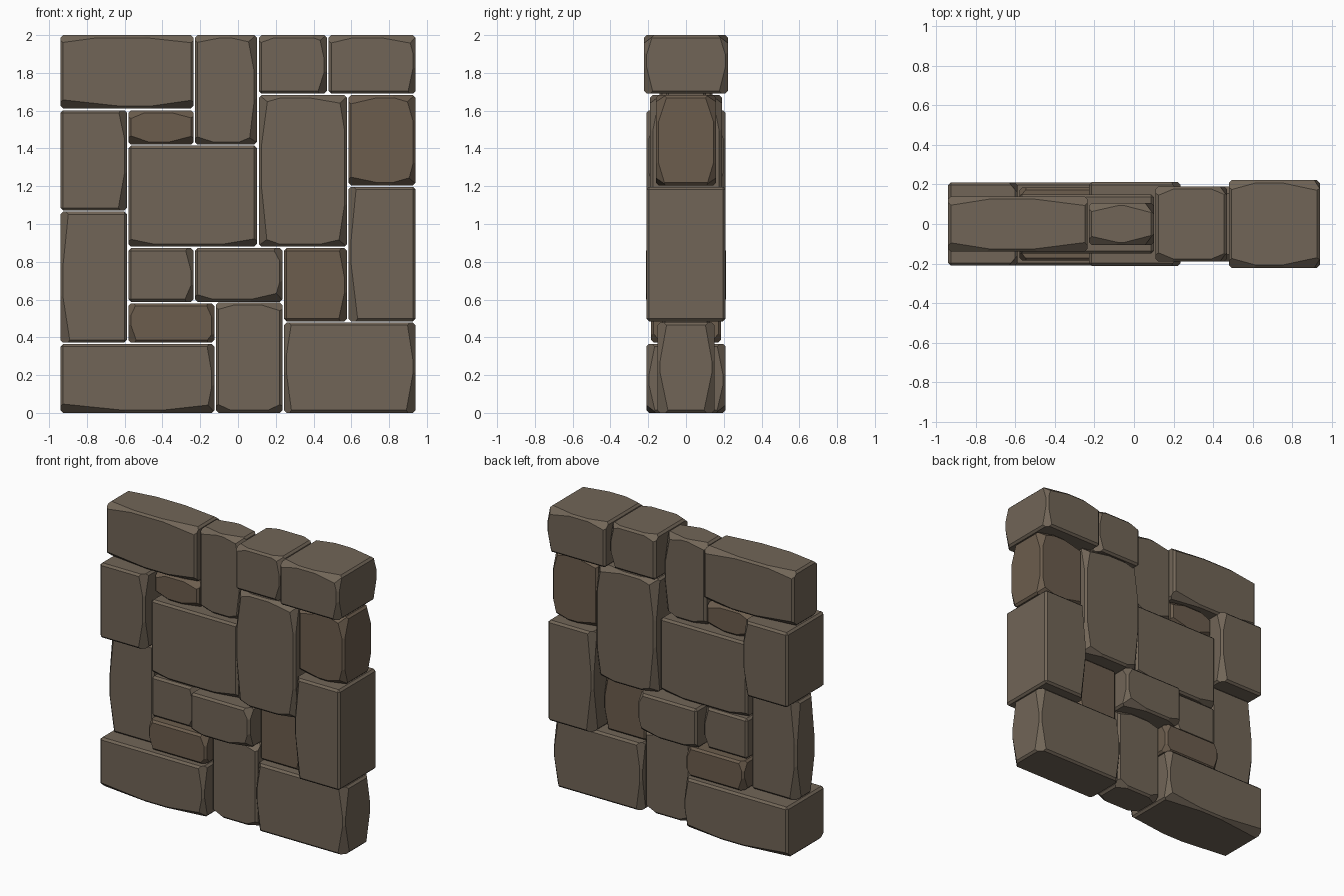
import bpy, bmesh, random
from mathutils import Vector

if "Cube" in bpy.data.objects:
    bpy.data.objects.remove(bpy.data.objects["Cube"])

random.seed(7)


def make_material(name, color):
    m = bpy.data.materials.new(name)
    m.diffuse_color = color
    m.use_nodes = True
    m.node_tree.nodes["Principled BSDF"].inputs["Base Color"].default_value = m.diffuse_color
    return m


GREY = make_material("grey_brown_stone", (0.165, 0.13, 0.095, 1))
BROWN = make_material("warm_brown_stone", (0.15, 0.11, 0.075, 1))
BEVEL = 0.014

# name: x0, x1, z0, z1, half depth, chipped sides, material
STONES = [
    ("top_left", -0.94, -0.235, 1.612, 2.0, 0.14, "TB", GREY),
    ("top_middle", -0.228, 0.10, 1.42, 2.0, 0.107, "TRB", GREY),
    ("top_right", 0.11, 0.47, 1.69, 2.0, 0.19, "TR", GREY),
    ("top_corner", 0.48, 0.94, 1.69, 2.0, 0.222, "TR", GREY),
    ("upper_left", -0.94, -0.588, 1.072, 1.602, 0.21, "R", GREY),
    ("upper_left_filler", -0.58, -0.235, 1.42, 1.602, 0.11, "TB", BROWN),
    ("centre", -0.58, 0.10, 0.88, 1.415, 0.15, "B", GREY),
    ("centre_right", 0.11, 0.577, 0.88, 1.682, 0.19, "LTRB", GREY),
    ("upper_right", 0.585, 0.94, 1.205, 1.682, 0.16, "TRB", BROWN),
    ("lower_right", 0.585, 0.94, 0.485, 1.197, 0.21, "L", GREY),
    ("lower_left", -0.94, -0.588, 0.372, 1.065, 0.11, "L", GREY),
    ("middle_left_filler", -0.58, -0.235, 0.588, 0.872, 0.145, "R", GREY),
    ("middle_filler", -0.228, 0.235, 0.588, 0.872, 0.212, "RB", GREY),
    ("middle_right_filler", 0.243, 0.577, 0.485, 0.872, 0.105, "R", BROWN),
    ("lower_left_filler", -0.58, -0.125, 0.372, 0.58, 0.185, "LR", BROWN),
    ("bottom_middle", -0.117, 0.235, 0.0, 0.585, 0.125, "TB", GREY),
    ("bottom_left", -0.94, -0.125, 0.0, 0.365, 0.21, "BR", GREY),
    ("bottom_right", 0.243, 0.94, 0.0, 0.478, 0.152, "LR", GREY),
]
SIDES = {"T": Vector((0, 0, 1)), "B": Vector((0, 0, -1)),
         "L": Vector((-1, 0, 0)), "R": Vector((1, 0, 0))}


def slice_off(bm, point, normal):
    cut = bmesh.ops.bisect_plane(
        bm, geom=bm.verts[:] + bm.edges[:] + bm.faces[:], dist=1e-5,
        plane_co=point, plane_no=normal, clear_outer=True)
    edges = [e for e in cut["geom_cut"]
             if isinstance(e, bmesh.types.BMEdge) and e.is_boundary]
    if len(edges) > 2:
        bmesh.ops.edgeloop_fill(bm, edges=edges)


def chip_edge(bm, half, side):
    # two tapered slices along a front edge, repeated on the back
    along = Vector((1, 0, 0)) if side.z else Vector((0, 0, 1))
    reach = half.x if side.z else half.z
    for sign in (1, -1):
        start = sign * reach * random.uniform(0.1, 0.6)
        slope = sign * random.uniform(0.02, 0.03) / (reach - abs(start))
        for y in (-1, 1):
            face = Vector((0, y, 0))
            normal = (side * 0.75 + face * 0.65 + along * slope).normalized()
            corner = Vector((side.x * half.x, y * half.y, side.z * half.z))
            point = corner + along * start - side * 0.007 - face * 0.007
            slice_off(bm, point, normal)


def stone(name, x0, x1, z0, z1, depth, chips, mat):
    half = Vector(((x1 - x0) / 2, depth, (z1 - z0) / 2))
    bm = bmesh.new()
    bmesh.ops.create_cube(bm, size=2)
    bmesh.ops.scale(bm, vec=half, verts=bm.verts)
    bmesh.ops.bevel(bm, geom=bm.edges[:], offset=BEVEL, segments=1,
                    affect='EDGES')
    for c in chips:
        chip_edge(bm, half, SIDES[c])
    bmesh.ops.recalc_face_normals(bm, faces=bm.faces)
    me = bpy.data.meshes.new(name)
    bm.to_mesh(me)
    bm.free()
    me.materials.append(mat)
    ob = bpy.data.objects.new(name, me)
    ob.location = ((x0 + x1) / 2, 0, (z0 + z1) / 2)
    bpy.context.collection.objects.link(ob)


for s in STONES:
    stone(s[0] + "_stone", *s[1:])
